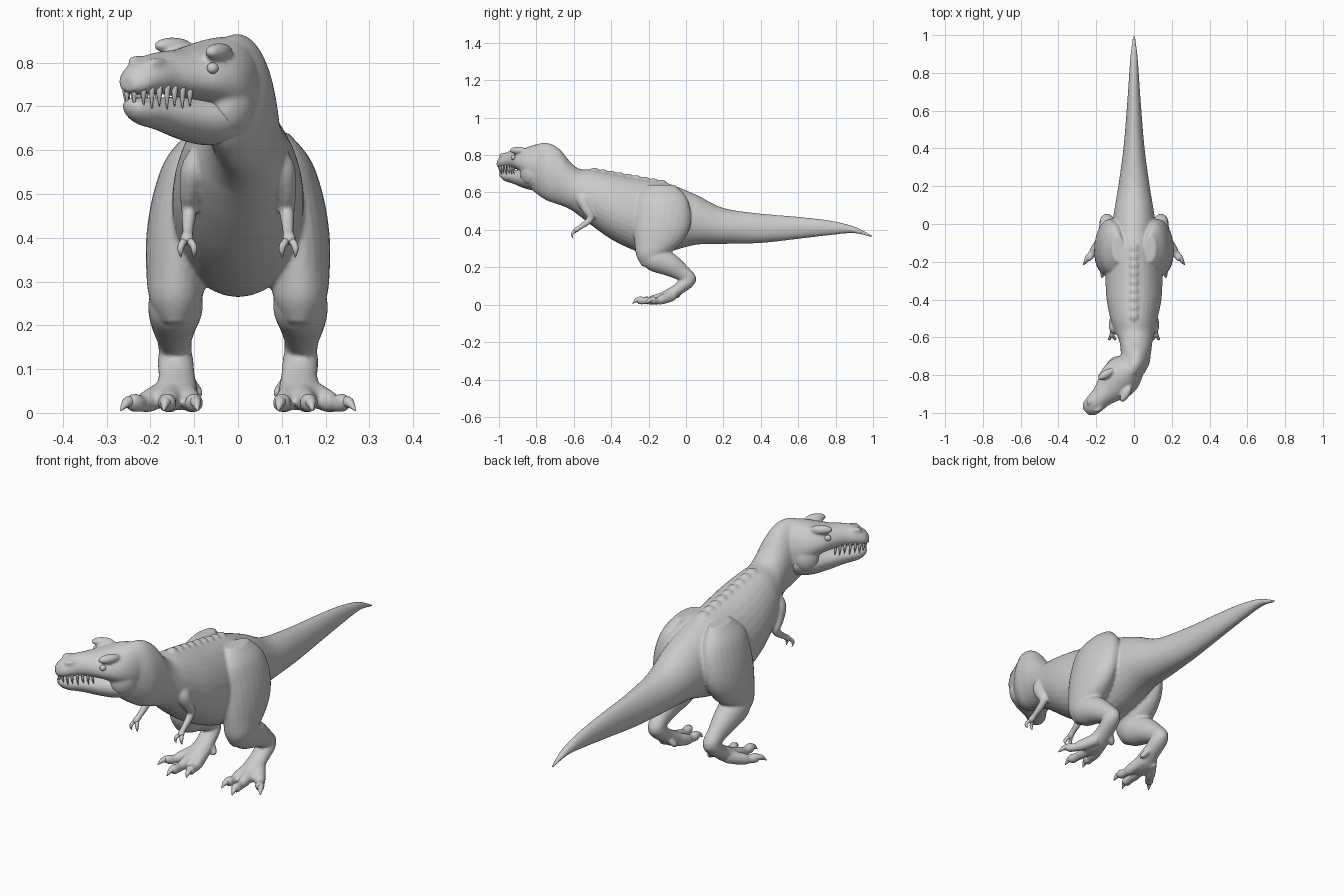
import bpy, bmesh, math
from mathutils import Vector, Matrix

HEAD = (Matrix.Translation((-0.02, -0.76, 0.74)) @ Matrix.Rotation(math.radians(-45), 4, 'Z')
        @ Matrix.Rotation(math.radians(5), 4, 'Y'))


def spline(rows, steps):
    """Catmull-Rom through rows of numbers"""
    out, n = [], len(rows)
    for i in range(n - 1):
        p = [rows[max(0, min(n - 1, i + k))] for k in (-1, 0, 1, 2)]
        for s in range(steps):
            t = s / steps
            out.append([0.5 * (2 * b + (c - a) * t + (2 * a - 5 * b + 4 * c - d) * t * t
                               + (3 * b - a - 3 * c + d) * t ** 3) for a, b, c, d in zip(*p)])
    return out + [list(rows[-1])]


def loft(bm, rows, axes=None, steps=5, n=24, mat=Matrix(), egg=0.0, sx=1):
    """Skin rows of (x, y, z, ra, rb); axes are fixed, or follow the path when None"""
    pts = spline(rows, steps)
    cen = [Vector(p[:3]) for p in pts]
    rings = []
    for i, p in enumerate(pts):
        if axes:
            u, v = Vector(axes[0]), Vector(axes[1])
        else:
            tan = (cen[min(i + 1, len(cen) - 1)] - cen[max(i - 1, 0)]).normalized()
            v = tan.cross(Vector((1, 0, 0))).normalized()
            u = v.cross(tan)
        ring = []
        for k in range(n):
            a = 2 * math.pi * k / n
            c, s = math.cos(a), math.sin(a)
            co = cen[i] + u * (max(p[3], .001) * c * (1 + egg * s)) + v * (max(p[-1], .001) * s)
            co.x *= sx
            ring.append(bm.verts.new(mat @ co))
        rings.append(ring)
    new = [bm.faces.new(rings[0]), bm.faces.new(rings[-1][::-1])]
    for a, b in zip(rings, rings[1:]):
        new += [bm.faces.new((a[k], b[k], b[(k + 1) % n], a[(k + 1) % n])) for k in range(n)]
    bmesh.ops.recalc_face_normals(bm, faces=new)


def profile(bm, rows, **kw):
    """Loft along y from rows of (x, y, top, bottom, half width)"""
    loft(bm, [(x, y, (t + b) / 2, w, (t - b) / 2) for x, y, t, b, w in rows],
         ((1, 0, 0), (0, 0, 1)), **kw)


def blob(bm, loc, size, mat=Matrix(), rot=Matrix()):
    bmesh.ops.create_uvsphere(bm, u_segments=20, v_segments=12, radius=1,
                              matrix=mat @ Matrix.Translation(loc) @ rot @ Matrix.Diagonal((*size, 1)))


def finish(bm, name, voxel=None, smooth=4):
    me = bpy.data.meshes.new(name)
    bm.to_mesh(me)
    bm.free()
    ob = bpy.data.objects.new(name, me)
    bpy.context.collection.objects.link(ob)
    for f in me.polygons:
        f.use_smooth = True
    if voxel:
        r = ob.modifiers.new("fuse", 'REMESH')
        r.mode, r.voxel_size, r.use_smooth_shade = 'VOXEL', voxel, True
        s = ob.modifiers.new("soften", 'SMOOTH')
        s.factor, s.iterations = 0.5, smooth
    return ob


# Tail, trunk and neck
body = bmesh.new()
profile(body, [
    (0, 1.0, .368, .358, .005), (0, .9, .418, .382, .018), (0, .77, .45, .372, .027),
    (0, .6, .47, .352, .039), (0, .4, .487, .33, .056), (0, .2, .517, .325, .083),
    (0, .05, .59, .32, .108), (0, -.1, .65, .28, .13), (0, -.2, .668, .265, .145),
    (0, -.3, .685, .30, .15), (0, -.4, .705, .35, .145), (0, -.5, .722, .42, .125),
    (.005, -.57, .727, .475, .105), (.01, -.62, .765, .51, .088), (.01, -.68, .835, .535, .08),
    (0, -.75, .866, .56, .077), (-.03, -.82, .845, .61, .06), (-.05, -.86, .79, .66, .03)], n=32, egg=-.08)
# Low bumps along the back
for i in range(9):
    y = -.13 - i * .045
    blob(body, (0, y, .65 - (y + .1) * .18), (.022, .024, .012))

# Skull with brow ridges and cheeks
profile(body, [
    (0, .06, .09, -.08, .05), (0, 0, .118, -.09, .085), (0, -.06, .115, -.06, .103),
    (0, -.12, .10, -.03, .098), (0, -.17, .09, -.018, .076), (0, -.22, .086, -.012, .058),
    (0, -.27, .076, -.012, .053), (0, -.31, .056, -.012, .044), (0, -.333, .03, -.005, .022)],
    mat=HEAD, n=28, egg=-.15)
for s in (1, -1):
    blob(body, (s * .074, -.115, .092), (.022, .05, .02), HEAD, Matrix.Rotation(s * .25, 4, 'Z'))
    blob(body, (s * .068, -.05, -.035), (.035, .055, .06), HEAD)
    blob(body, (s * .03, -.27, .062), (.014, .03, .012), HEAD)

# Legs and arms, mirrored
for s in (1, -1):
    # thigh
    loft(body, [(.085, -.13, .64, .03, .07), (.105, -.13, .58, .06, .13), (.12, -.125, .5, .074, .15),
                (.133, -.13, .41, .076, .15), (.14, -.15, .33, .07, .125), (.142, -.185, .26, .06, .08),
                (.142, -.2, .205, .03, .035)], ((1, 0, 0), (0, 1, 0)), sx=s)
    # shank
    loft(body, [(.14, -.23, .28, .04, .04), (.142, -.17, .25, .062, .07), (.146, -.09, .215, .055, .062),
                (.145, -.02, .17, .04, .045), (.143, .02, .135, .036, .036), (.143, .025, .11, .02, .02)],
         sx=s)
    # foot bone
    loft(body, [(.143, .03, .16, .03, .025), (.143, .01, .125, .04, .036), (.14, -.045, .08, .042, .032),
                (.142, -.1, .045, .05, .034), (.145, -.15, .028, .045, .024)], sx=s)
    # toes
    for pts in ([(.125, -.08), (.108, -.15), (.1, -.215)], [(.145, -.08), (.155, -.17), (.162, -.25)],
                [(.16, -.07), (.205, -.13), (.238, -.18)]):
        (a, b), (c, d), (e, f) = pts
        loft(body, [(a, b, .05, .028, .03), (c, d, .027, .024, .026), ((c + e) / 2, (d + f) / 2, .021, .019, .019),
                    (e, f, .023, .021, .022), (e, f - .015, .018, .01, .01)], sx=s, n=16)
    loft(body, [(.12, -.03, .08, .015, .015), (.095, -.045, .05, .014, .014), (.088, -.06, .04, .008, .008)],
         sx=s, n=12)
    # arm
    loft(body, [(.085, -.545, .6, .02, .03), (.1, -.55, .56, .03, .035), (.11, -.53, .51, .024, .028),
                (.112, -.508, .468, .018, .02), (.113, -.53, .44, .016, .017), (.115, -.57, .412, .013, .013),
                (.117, -.59, .398, .016, .014), (.118, -.6, .388, .01, .01)], sx=s, n=16)
finish(body, "body", 0.0065)

# Lower jaw
jaw = bmesh.new()
profile(jaw, [
    (0, .05, -.02, -.10, .05), (0, -.01, -.01, -.125, .084), (0, -.08, -.012, -.128, .088),
    (0, -.15, -.018, -.115, .068), (0, -.22, -.02, -.095, .05), (0, -.28, -.02, -.082, .041),
    (0, -.31, -.022, -.066, .029), (0, -.322, -.03, -.05, .012)], mat=HEAD, n=28, egg=.1)
finish(jaw, "lower_jaw")

# Teeth, eyes
teeth, eyes = bmesh.new(), bmesh.new()
for s in (1, -1):
    for i, (x, y) in enumerate([(.054, -.18), (.05, -.2), (.046, -.222), (.045, -.245), (.043, -.268),
                                (.039, -.288), (.03, -.306), (.012, -.318)]):
        ln = .034 if i % 2 else .026
        loft(teeth, [(s * x, y, .012, .007, .007), (s * x, y, -.01, .006, .006),
                     (s * x * .97, y + .004, -.01 - ln, .001, .001)],
             ((1, 0, 0), (0, 1, 0)), mat=HEAD, n=8, steps=3)
    blob(eyes, (s * .084, -.142, .055), (.013, .014, .013), HEAD)
finish(teeth, "teeth")
finish(eyes, "eyes")

# Claws on toes and fingers
claws = bmesh.new()
for s in (1, -1):
    for (x, y), dx in (((.1, -.22), -.008), ((.162, -.252), .008), ((.238, -.182), .03)):
        loft(claws, [(x, y + .015, .026, .014, .014), (x + dx * .5, y - .012, .024, .012, .012),
                     (x + dx, y - .034, .006, .002, .002)], sx=s, n=12)
    for dx in (-.014, .012):
        x = .117
        loft(claws, [(x, -.585, .4, .008, .008), (x + dx, -.605, .384, .008, .008),
                     (x + dx * 1.2, -.609, .37, .006, .006), (x + dx * 1.1, -.603, .355, .001, .001)],
             sx=s, n=10)
finish(claws, "claws")
